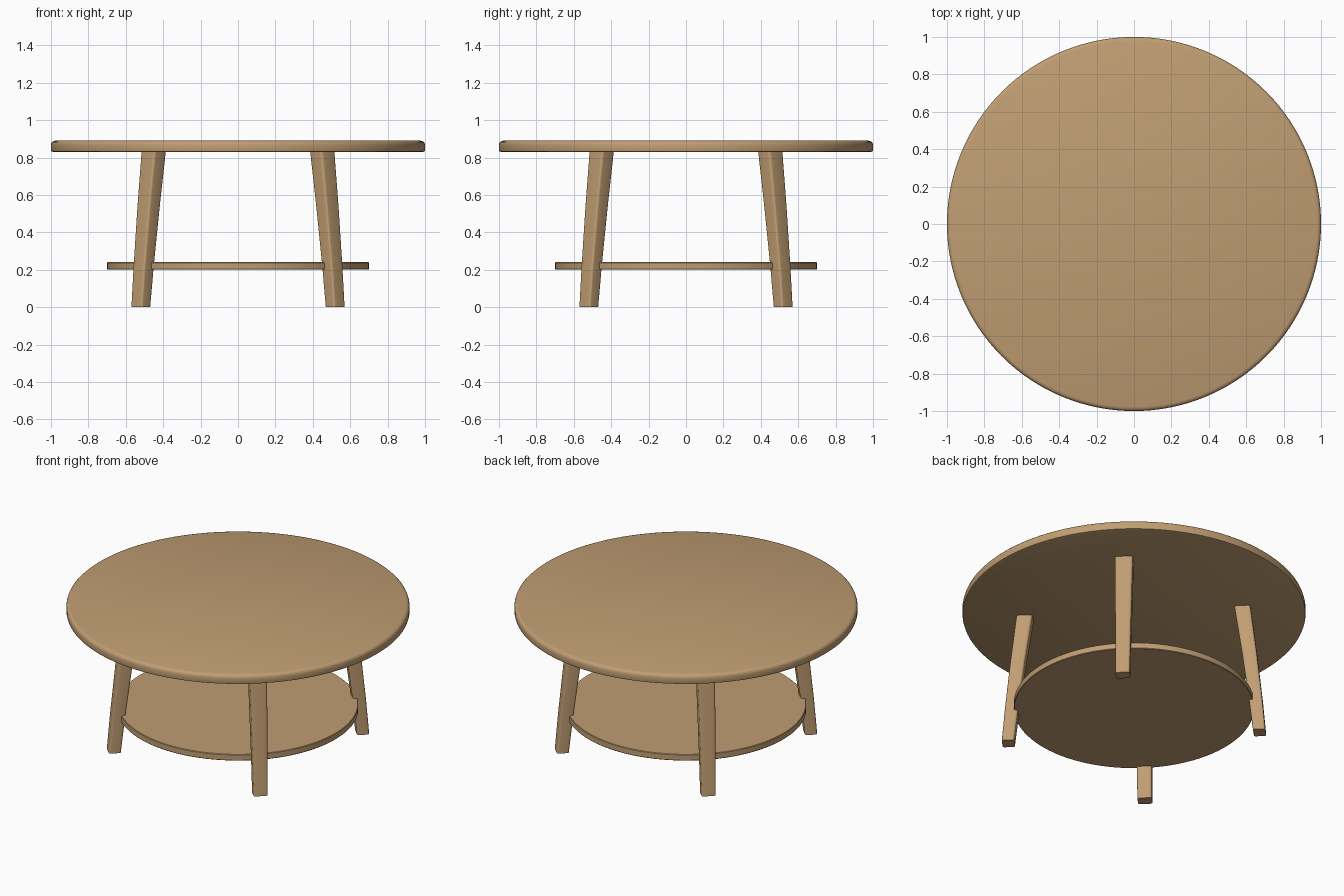
import bpy, bmesh, math
from mathutils import Vector

if "Cube" in bpy.data.objects:
    bpy.data.objects.remove(bpy.data.objects["Cube"])

wood = bpy.data.materials.new("light wood")
wood.diffuse_color = (0.53, 0.34, 0.17, 1)
wood.use_nodes = True
wood.node_tree.nodes["Principled BSDF"].inputs["Base Color"].default_value = wood.diffuse_color


def finish(bm, name):
    bmesh.ops.recalc_face_normals(bm, faces=bm.faces)
    me = bpy.data.meshes.new(name)
    bm.to_mesh(me)
    bm.free()
    me.materials.append(wood)
    ob = bpy.data.objects.new(name, me)
    bpy.context.collection.objects.link(ob)
    bpy.ops.object.select_all(action='DESELECT')
    ob.select_set(True)
    bpy.context.view_layer.objects.active = ob
    bpy.ops.object.shade_smooth_by_angle(angle=math.radians(35))
    return ob


def loft(rings, name):
    bm = bmesh.new()
    loops = [[bm.verts.new(p) for p in ring] for ring in rings]
    n = len(loops[0])
    for a, b in zip(loops, loops[1:]):
        for i in range(n):
            bm.faces.new((a[i], a[(i + 1) % n], b[(i + 1) % n], b[i]))
    bm.faces.new(loops[0][::-1])
    bm.faces.new(loops[-1])
    return finish(bm, name)


def disc(profile, name, n=128):
    # stack of circles given as (radius, height)
    return loft([[(r * math.cos(2 * math.pi * i / n), r * math.sin(2 * math.pi * i / n), z)
                  for i in range(n)] for r, z in profile], name)


def leg_section(radius, z, depth, width, bevel, angle):
    # rounded rectangle, depth along the radial direction
    pts = []
    for q, (sx, sy) in enumerate(((1, 1), (-1, 1), (-1, -1), (1, -1))):
        for k in range(5):
            t = math.radians(90 * q + 22.5 * k)
            u = radius + sx * (depth / 2 - bevel) + bevel * math.cos(t)
            v = sy * (width / 2 - bevel) + bevel * math.sin(t)
            pts.append((u * math.cos(angle) - v * math.sin(angle),
                        u * math.sin(angle) + v * math.cos(angle), z))
    return pts


# Round top with softened upper rim
disc([(0.99, 0.83), (0.998, 0.833), (1.0, 0.84), (1.0, 0.868), (0.997, 0.879),
      (0.99, 0.886), (0.978, 0.89)], "table_top")

# Lower shelf
disc([(0.697, 0.20), (0.70, 0.203), (0.70, 0.237), (0.697, 0.24)], "shelf")

# Four splayed, tapered legs on the diagonals
for name, deg in (("back_right_leg", 45), ("back_left_leg", 135),
                  ("front_left_leg", 225), ("front_right_leg", 315)):
    a = math.radians(deg)
    loft([leg_section(0.735, 0.0, 0.072, 0.084, 0.012, a),
          leg_section(0.713, 0.22, 0.078, 0.088, 0.012, a),
          leg_section(0.677, 0.53, 0.086, 0.097, 0.013, a),
          leg_section(0.637, 0.835, 0.094, 0.105, 0.014, a)], name)
